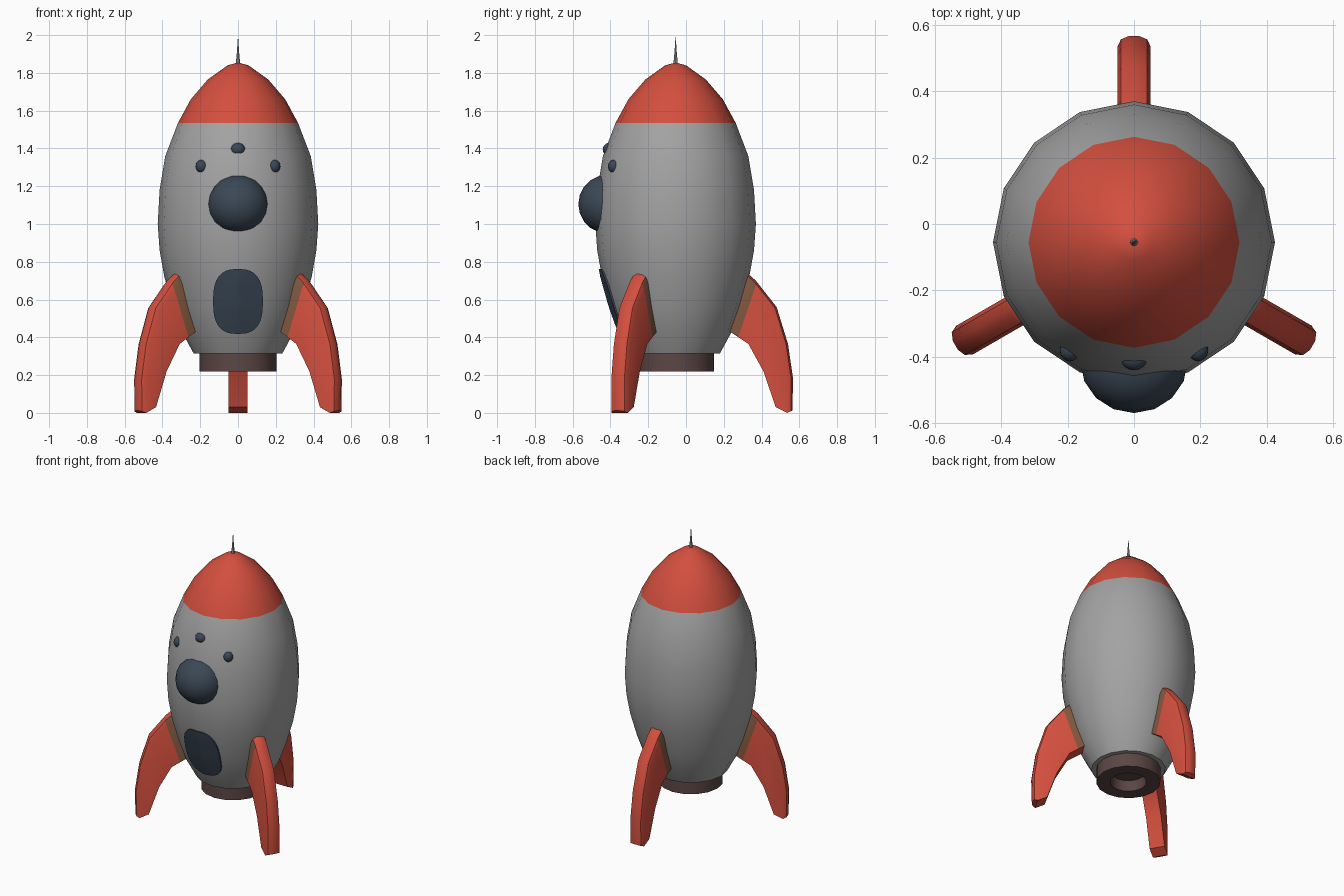
import bpy, bmesh, math
from mathutils import Matrix, Vector

if "Cube" in bpy.data.objects:
    bpy.data.objects.remove(bpy.data.objects["Cube"])

AXIS_Y = -0.055          # the hull axis sits slightly forward


def mat(name, rgb):
    m = bpy.data.materials.new(name)
    m.diffuse_color = (*rgb, 1)
    m.use_nodes = True
    m.node_tree.nodes["Principled BSDF"].inputs["Base Color"].default_value = m.diffuse_color
    return m


GREY = mat("hull grey", (0.37, 0.365, 0.365))
RED = mat("rocket red", (0.65, 0.078, 0.048))
NAVY = mat("dark slate blue", (0.043, 0.064, 0.092))
DARK = mat("nozzle brown", (0.105, 0.062, 0.058))
BROWN = mat("fin root brown", (0.22, 0.095, 0.048))


def finish(bm, name, mats, angle=40):
    bmesh.ops.recalc_face_normals(bm, faces=bm.faces[:])
    me = bpy.data.meshes.new(name)
    bm.to_mesh(me)
    bm.free()
    for m in mats:
        me.materials.append(m)
    for p in me.polygons:
        p.use_smooth = True
    me.set_sharp_from_angle(angle=math.radians(angle))
    ob = bpy.data.objects.new(name, me)
    bpy.context.collection.objects.link(ob)
    return ob


def lathe(profile, sides=16):
    """Revolve (radius, z) points about the hull axis."""
    bm = bmesh.new()
    rings = []
    for r, z in profile:
        if r == 0:
            rings.append([bm.verts.new((0, AXIS_Y, z))] * sides)
        else:
            rings.append([bm.verts.new((r * math.cos(2 * math.pi * i / sides),
                                        AXIS_Y + r * math.sin(2 * math.pi * i / sides), z))
                          for i in range(sides)])
    for a, b in zip(rings, rings[1:]):
        for i in range(sides):
            j = (i + 1) % sides
            bm.faces.new(list(dict.fromkeys((a[i], a[j], b[j], b[i]))))
    return bm


# Hull with red nose
HULL = [(0.235, 0.315), (0.30, 0.435), (0.345, 0.56), (0.39, 0.72), (0.415, 0.86),
        (0.425, 1.0), (0.415, 1.18), (0.385, 1.36), (0.318, 1.535), (0.25, 1.66),
        (0.16, 1.765), (0.055, 1.84)]
bm = lathe([(0, 0.315)] + HULL + [(0, 1.855)])
for f in bm.faces:
    f.material_index = int(f.calc_center_median().z > 1.535)
finish(bm, "hull", [GREY, RED])

# Nose spike
finish(lathe([(0, 1.84), (0.012, 1.845), (0.006, 1.91), (0, 2.0)], 8), "nose_spike", [GREY])

# Nozzle with recessed hole
finish(lathe([(0, 0.325), (0.204, 0.325), (0.204, 0.22), (0.115, 0.22),
              (0.105, 0.29), (0, 0.29)]), "nozzle", [DARK])


# Domed windows
def dome(name, loc, radii, u=16, v=10):
    bm = bmesh.new()
    bmesh.ops.create_uvsphere(bm, u_segments=u, v_segments=v, radius=1)
    bm.transform(Matrix.Translation(loc) @ Matrix.Diagonal((*radii, 1)))
    finish(bm, name, [NAVY], 60)


dome("main_window", (0, -0.415, 1.105), (0.162, 0.155, 0.156))
dome("top_window", (0, -0.405, 1.395), (0.04, 0.036, 0.035))
for side, s in (("left", -1), ("right", 1)):
    dome(side + "_window", (s * 0.193, -0.38, 1.305), (0.031, 0.034, 0.035))


# Door plate that follows the hull facets
def hull_radius(z):
    for (r0, z0), (r1, z1) in zip(HULL, HULL[1:]):
        if z0 <= z <= z1:
            return r0 + (r1 - r0) * (z - z0) / (z1 - z0)


def door_point(k, a):
    c, s = math.cos(a), math.sin(a)
    x = k * 0.132 * math.copysign(abs(c) ** 0.75, c)
    z = 0.59 + k * 0.172 * math.copysign(abs(s) ** 0.75, s)
    y = AXIS_Y - hull_radius(z) + abs(x) * math.tan(math.radians(11.25))
    return Vector((x, y, z))


bm = bmesh.new()
N = 32
out = Vector((0, -0.009, 0))
loops = [[bm.verts.new(door_point(k, 2 * math.pi * i / N) + o) for i in range(N)]
         for k, o in ((1, -out * 0.3), (1, out), (0.75, out), (0.5, out), (0.25, out))]
hub = bm.verts.new(door_point(0, 0) + out)
for a, b in zip(loops, loops[1:]):
    for i in range(N):
        j = (i + 1) % N
        bm.faces.new((a[i], a[j], b[j], b[i]))
for i in range(N):
    bm.faces.new((loops[-1][i], loops[-1][(i + 1) % N], hub))
finish(bm, "door", [NAVY])

# Three fins: outline in (radius, z), outer edge rounded
OUTER = [(0.33, 0.70), (0.385, 0.735), (0.425, 0.70), (0.535, 0.56), (0.595, 0.365),
         (0.622, 0.18), (0.618, 0.012)]
INNER = [(0.59, 0.0), (0.53, 0.03), (0.465, 0.22), (0.385, 0.365), (0.295, 0.425), (0.24, 0.45)]
HALF = 0.05


def fin(name, angle):
    bm = bmesh.new()
    pts = OUTER + INNER
    a = [bm.verts.new((r, -HALF, z)) for r, z in pts]
    b = [bm.verts.new((r, HALF, z)) for r, z in pts]
    bm.faces.new(a)
    bm.faces.new(b[::-1])
    n = len(pts)
    for i in range(n):
        j = (i + 1) % n
        bm.faces.new((a[i], b[i], b[j], a[j]))
    bm.normal_update()
    rim = [bm.edges.get((s[i], s[i + 1])) for s in (a, b) for i in range(len(OUTER) - 1)]
    bmesh.ops.bevel(bm, geom=rim, offset=0.035, segments=2, profile=0.5, affect='EDGES')
    # brown strip beside the hull on both flat sides
    p, q = Vector((0.335, 0, 0.41)), Vector((0.43, 0, 0.69))
    normal = Vector((q.z - p.z, 0, p.x - q.x)).normalized()
    bmesh.ops.bisect_plane(bm, geom=bm.verts[:] + bm.edges[:] + bm.faces[:],
                           plane_co=p, plane_no=normal)
    bmesh.ops.recalc_face_normals(bm, faces=bm.faces[:])
    for f in bm.faces:
        near = (f.calc_center_median() - p).dot(normal) < 0
        f.material_index = int(near and abs(f.normal.y) > 0.9)
    bm.transform(Matrix.Translation((0, AXIS_Y, 0)) @ Matrix.Rotation(math.radians(angle), 4, 'Z'))
    finish(bm, name, [RED, BROWN])


for name, angle in (("back_fin", 90), ("left_fin", 210), ("right_fin", 330)):
    fin(name, angle)
